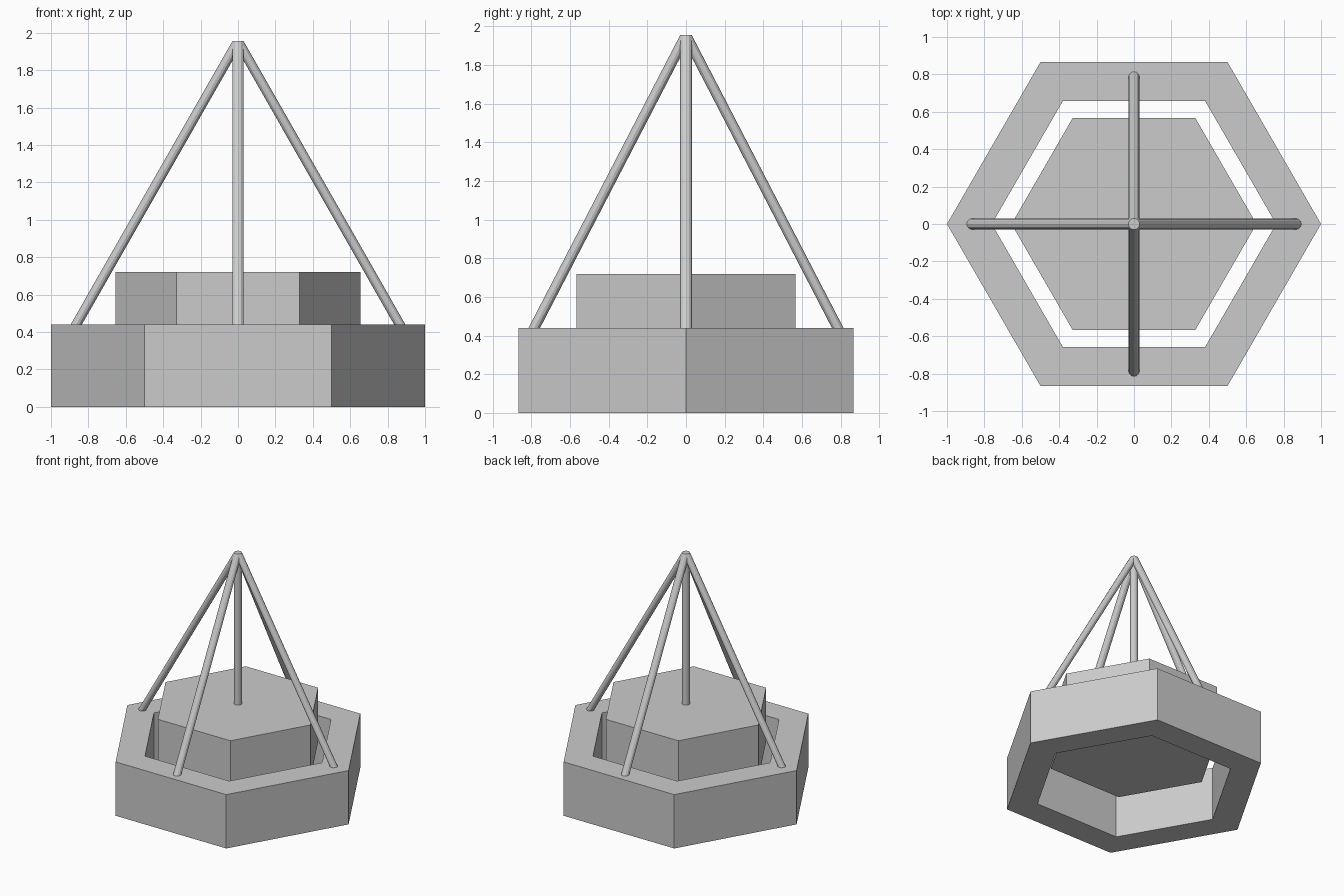
import bpy, math

if "Cube" in bpy.data.objects:
    bpy.data.objects.remove(bpy.data.objects["Cube"])

RING_H, BLOCK_Z, BLOCK_TOP, APEX = 0.44, 0.28, 0.72, 1.955
ROD_R, ROD_SIDES = 0.03, 12


def circle(r, n, x=0, y=0, z=0):
    return [(x + r * math.cos(2 * math.pi * i / n),
             y + r * math.sin(2 * math.pi * i / n), z) for i in range(n)]


def bridge(loops, closed=False, name="part"):
    """Join equal-length loops with quads; cap the ends unless closed."""
    n, k = len(loops[0]), len(loops)
    verts = [v for loop in loops for v in loop]
    faces = []
    for a in range(k if closed else k - 1):
        b = (a + 1) % k
        faces += [(a * n + i, a * n + (i + 1) % n, b * n + (i + 1) % n, b * n + i)
                  for i in range(n)]
    if not closed:
        faces += [tuple(reversed(range(n))), tuple(range((k - 1) * n, k * n))]
    mesh = bpy.data.meshes.new(name)
    mesh.from_pydata(verts, [], faces)
    ob = bpy.data.objects.new(name, mesh)
    bpy.context.collection.objects.link(ob)
    return ob


def rod(name, x, y, z):
    """Rod with level ends running from a foot point to the apex."""
    return bridge([circle(ROD_R, ROD_SIDES, x, y, z),
                   circle(ROD_R, ROD_SIDES, 0, 0, APEX)], name=name)


# Open hexagonal ring
bridge([circle(1.0, 6), circle(1.0, 6, z=RING_H),
        circle(0.76, 6, z=RING_H), circle(0.76, 6)], closed=True, name="outer_ring")

# Raised hexagonal block inside the ring
bridge([circle(0.655, 6, z=BLOCK_Z), circle(0.655, 6, z=BLOCK_TOP)], name="inner_block")

# Four leaning rods on the ring, one upright rod on the block
for side, s in (("right", 1), ("left", -1)):
    rod(side + "_rod", s * 0.865, 0, RING_H)
for side, s in (("back", 1), ("front", -1)):
    rod(side + "_rod", 0, s * 0.785, RING_H)
rod("centre_rod", 0, 0, BLOCK_TOP)
